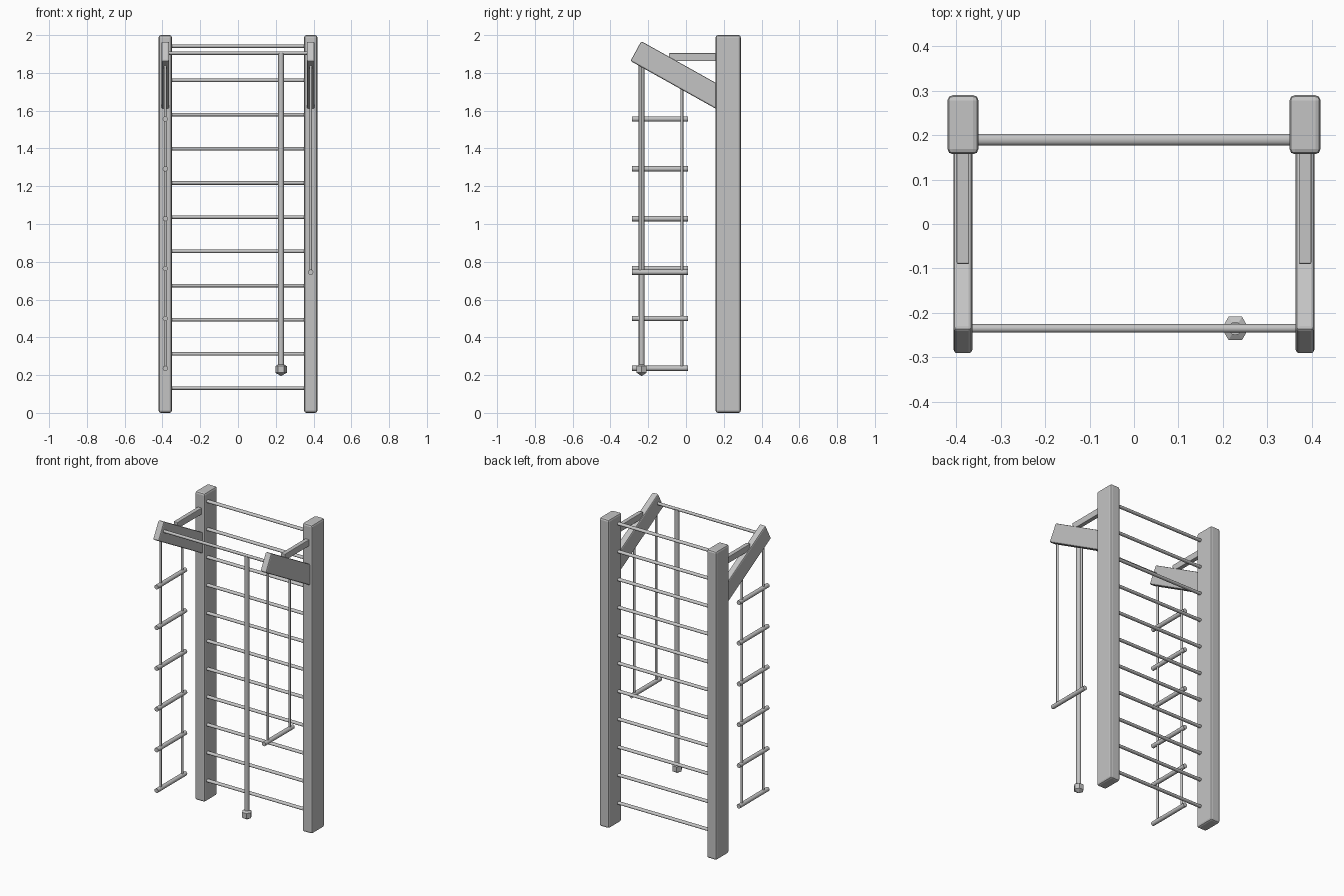
import bpy
import bmesh
import math
from mathutils import Vector

cube = bpy.data.objects.get("Cube")
if cube:
    bpy.data.objects.remove(cube, do_unlink=True)

grey = bpy.data.materials.new("plain grey")
grey.use_nodes = True
grey.diffuse_color = (0.55, 0.55, 0.55, 1)
grey.node_tree.nodes["Principled BSDF"].inputs["Base Color"].default_value = (0.55, 0.55, 0.55, 1)

SIDE = 0.385                 # x of posts, arms and hanging gear
BAR_Y, BAR_Z = -0.235, 1.905   # front bar
ROPES = ((-0.243, 1.88), (-0.022, 1.76))  # y and top of the hanging ropes


def finish(name, bm, bevel=0.0, smooth=False):
    """Turn a bmesh into a named object."""
    bmesh.ops.recalc_face_normals(bm, faces=bm.faces)
    mesh = bpy.data.meshes.new(name)
    bm.to_mesh(mesh)
    bm.free()
    mesh.materials.append(grey)
    obj = bpy.data.objects.new(name, mesh)
    bpy.context.collection.objects.link(obj)
    if bevel:
        mod = obj.modifiers.new("Bevel", "BEVEL")
        mod.width = bevel
        mod.segments = 2
    if smooth:
        bpy.ops.object.select_all(action="DESELECT")
        obj.select_set(True)
        bpy.context.view_layer.objects.active = obj
        bpy.ops.object.shade_smooth_by_angle(angle=math.radians(50))
    return obj


def slab(name, x, width, outline, bevel):
    """Extrude a (y, z) outline along x."""
    bm = bmesh.new()
    face = bm.faces.new([bm.verts.new((x - width / 2, y, z)) for y, z in outline])
    new = bmesh.ops.extrude_face_region(bm, geom=[face])["geom"]
    verts = [v for v in new if isinstance(v, bmesh.types.BMVert)]
    bmesh.ops.translate(bm, verts=verts, vec=(width, 0, 0))
    return finish(name, bm, bevel)


def rod(name, start, end, radius, flatten=1.0):
    """Round rod between two points, optionally flattened in z."""
    start, end = Vector(start), Vector(end)
    axis = end - start
    bm = bmesh.new()
    bmesh.ops.create_cone(bm, cap_ends=True, segments=12, radius1=radius,
                          radius2=radius, depth=axis.length)
    bmesh.ops.transform(bm, matrix=axis.to_track_quat("Z", "Y").to_matrix().to_4x4(),
                        verts=bm.verts)
    for v in bm.verts:
        v.co.z *= flatten
    bmesh.ops.translate(bm, verts=bm.verts, vec=(start + end) / 2)
    return finish(name, bm, smooth=True)


# Posts, sloping arms and level struts on both sides
for side, sign in (("left", 1), ("right", -1)):
    x = sign * SIDE
    slab(side + "_post", x, 0.07, [(0.157, 0), (0.29, 0), (0.29, 2), (0.157, 2)], 0.012)
    slab(side + "_arm", x, 0.042,
         [(-0.294, 1.863), (0.185, 1.595), (0.185, 1.732), (-0.237, 1.968)], 0.008)
    slab(side + "_strut", x, 0.028,
         [(-0.09, 1.862), (0.18, 1.862), (0.18, 1.904), (-0.09, 1.904)], 0.003)

# Wall rungs between the posts
for i in range(11):
    z = 0.131 + i * 0.181
    rod(f"wall_rung_{i + 1}", (-0.37, 0.19, z), (0.37, 0.19, z), 0.013, 0.72)

# Front bar between the arms
rod("front_bar", (-0.38, BAR_Y, BAR_Z), (0.38, BAR_Y, BAR_Z), 0.0095)

# Climbing rope with a faceted knot
rod("climbing_rope", (0.228, BAR_Y, 0.24), (0.228, BAR_Y, BAR_Z), 0.015)
bm = bmesh.new()
bmesh.ops.create_uvsphere(bm, u_segments=6, v_segments=3, radius=0.035)
for v in bm.verts:           # corners point forward and back
    v.co.x, v.co.y = -v.co.y, v.co.x
bmesh.ops.translate(bm, verts=bm.verts, vec=(0.228, BAR_Y, 0.23))
finish("rope_knot", bm)

# Rope ladder on the right, trapeze on the left
for name, x, bottom in (("ladder", -SIDE, 0.236), ("trapeze", SIDE, 0.745)):
    for place, (y, top) in zip(("front", "back"), ROPES):
        rod(f"{name}_{place}_rope", (x, y, bottom), (x, y, top), 0.0075)
for i in range(6):
    z = 0.236 + i * 0.264
    rod(f"ladder_rung_{i + 1}", (-SIDE, -0.286, z), (-SIDE, 0.011, z), 0.014)
rod("trapeze_bar", (SIDE, -0.286, 0.745), (SIDE, 0.011, 0.745), 0.014)
